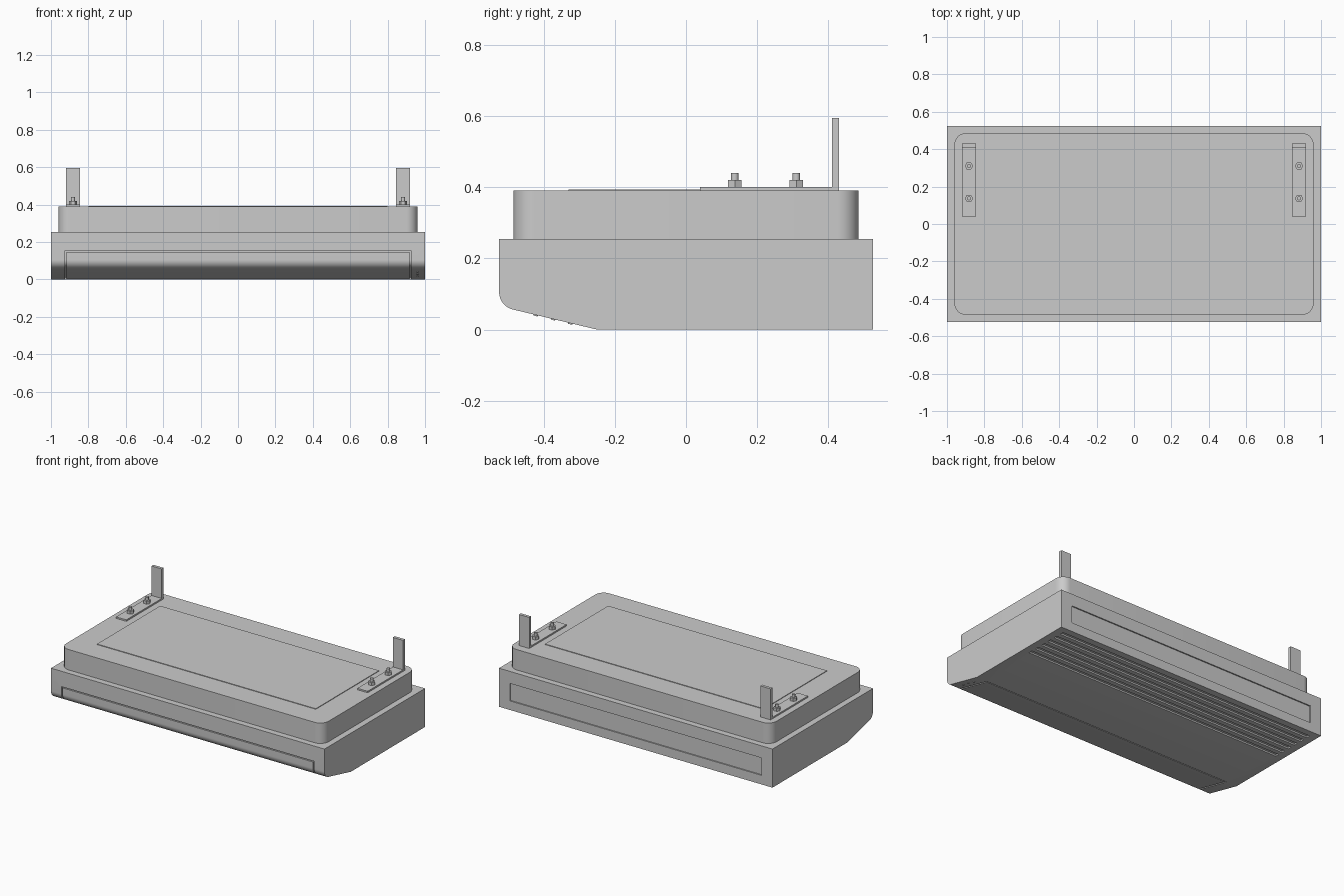
import bpy, bmesh, math

if "Cube" in bpy.data.objects:
    bpy.data.objects.remove(bpy.data.objects["Cube"])


def make_object(name, bm):
    bmesh.ops.recalc_face_normals(bm, faces=bm.faces)
    mesh = bpy.data.meshes.new(name)
    bm.to_mesh(mesh)
    bm.free()
    obj = bpy.data.objects.new(name, mesh)
    bpy.context.collection.objects.link(obj)
    return obj


def box(name, x0, x1, y0, y1, z0, z1):
    return prism(name, [(x0, y0), (x1, y0), (x1, y1), (x0, y1)], z0, z1)


def prism(name, outline, lo, hi, along_x=False):
    """Extrude an (x, y) outline along z, or a (y, z) outline along x."""
    bm = bmesh.new()
    put = (lambda p, t: (t, p[0], p[1])) if along_x else (lambda p, t: (p[0], p[1], t))
    a = [bm.verts.new(put(p, lo)) for p in outline]
    b = [bm.verts.new(put(p, hi)) for p in outline]
    bm.faces.new(a)
    bm.faces.new(b)
    for i in range(len(a)):
        j = (i + 1) % len(a)
        bm.faces.new((a[i], a[j], b[j], b[i]))
    return make_object(name, bm)


def smooth(obj):
    bpy.ops.object.select_all(action='DESELECT')
    obj.select_set(True)
    bpy.context.view_layer.objects.active = obj
    bpy.ops.object.shade_smooth_by_angle(angle=math.radians(30))


def cut(obj, cutter):
    mod = obj.modifiers.new("cut", 'BOOLEAN')
    mod.operation = 'DIFFERENCE'
    mod.solver = 'EXACT'
    mod.object = cutter
    bpy.context.view_layer.objects.active = obj
    bpy.ops.object.modifier_apply(modifier=mod.name)
    bpy.data.objects.remove(cutter)


def nose(d, top):
    """Front profile (y, z), offset outwards by d: front face, lip, sloped underside."""
    pts = [(-0.525 - d, top)]
    for i in range(13):
        a = math.radians(180 + 76.5 * i / 12)
        pts.append((-0.475 + (0.05 + d) * math.cos(a), 0.105 + (0.05 + d) * math.sin(a)))
    pts.append((-0.25 - 0.23 * d, -0.97 * d))
    return pts


# Lower housing with the rounded front lip
body = prism("lower_housing", nose(0, 0.255) + [(0.525, 0), (0.525, 0.255)], -1, 1, True)

# Seam around the front air flap
for s in (-1, 1):
    ring = nose(0.02, 0.154) + nose(-0.012, 0.154)[::-1]
    cut(body, prism("flap_side_seam", ring, s * 0.92 - 0.004, s * 0.92 + 0.004, True))
cut(body, box("flap_top_seam", -0.9235, 0.9235, -0.56, -0.513, 0.147, 0.1535))
cut(body, box("flap_rear_seam", -0.9235, 0.9235, -0.258, -0.251, -0.02, 0.0115))

# Recessed rear panel
cut(body, box("rear_recess", -0.92, 0.92, 0.517, 0.56, 0.06, 0.175))

# Intake slots in the underside
for i in range(6):
    y = 0.17 + i * 0.057
    cut(body, box("intake_slot", -0.95, 0.95, y, y + 0.026, -0.02, 0.01))
smooth(body)

# Upper housing with rounded corners
outline = []
for cx, cy, start in ((0.9, 0.425, 0), (-0.9, 0.425, 90), (-0.9, -0.425, 180), (0.9, -0.425, 270)):
    for i in range(9):
        a = math.radians(start + 90 * i / 8)
        outline.append((cx + 0.06 * math.cos(a), cy + 0.06 * math.sin(a)))
smooth(prism("upper_housing", outline, 0.25, 0.39))

# Thin service cover on top
box("top_cover", -0.8, 0.8, -0.33, 0.33, 0.385, 0.394)


def round_bar(name, x, y, r, z0, z1, sides):
    pts = [(x + r * math.cos(math.tau * i / sides), y + r * math.sin(math.tau * i / sides))
           for i in range(sides)]
    return prism(name, pts, z0, z1)


# Mounting brackets with bolts and nuts
for side, s in (("left", -1), ("right", 1)):
    x = s * 0.8825
    bracket = prism(side + "_bracket", [(0.04, 0.388), (0.43, 0.388), (0.43, 0.595),
                                        (0.41, 0.595), (0.41, 0.40), (0.04, 0.40)],
                    x - 0.0375, x + 0.0375, True)
    for n, y in enumerate((0.137, 0.31)):
        round_bar(f"{side}_nut_{n}", x, y, 0.022, 0.40, 0.42, 6)
        smooth(round_bar(f"{side}_bolt_{n}", x, y, 0.0105, 0.40, 0.44, 20))

# Small indicator lights on the sloped underside
slope = math.atan2(0.0564, 0.2367)
for n, y in enumerate((-0.422, -0.373, -0.325)):
    z = (-0.25 - y) * math.tan(slope)
    light = round_bar(f"indicator_light_{n}", 0, 0, 0.006, -0.003, 0.006, 12)
    light.location = (0.96, y, z)
    light.rotation_euler = (-slope, 0, 0)
